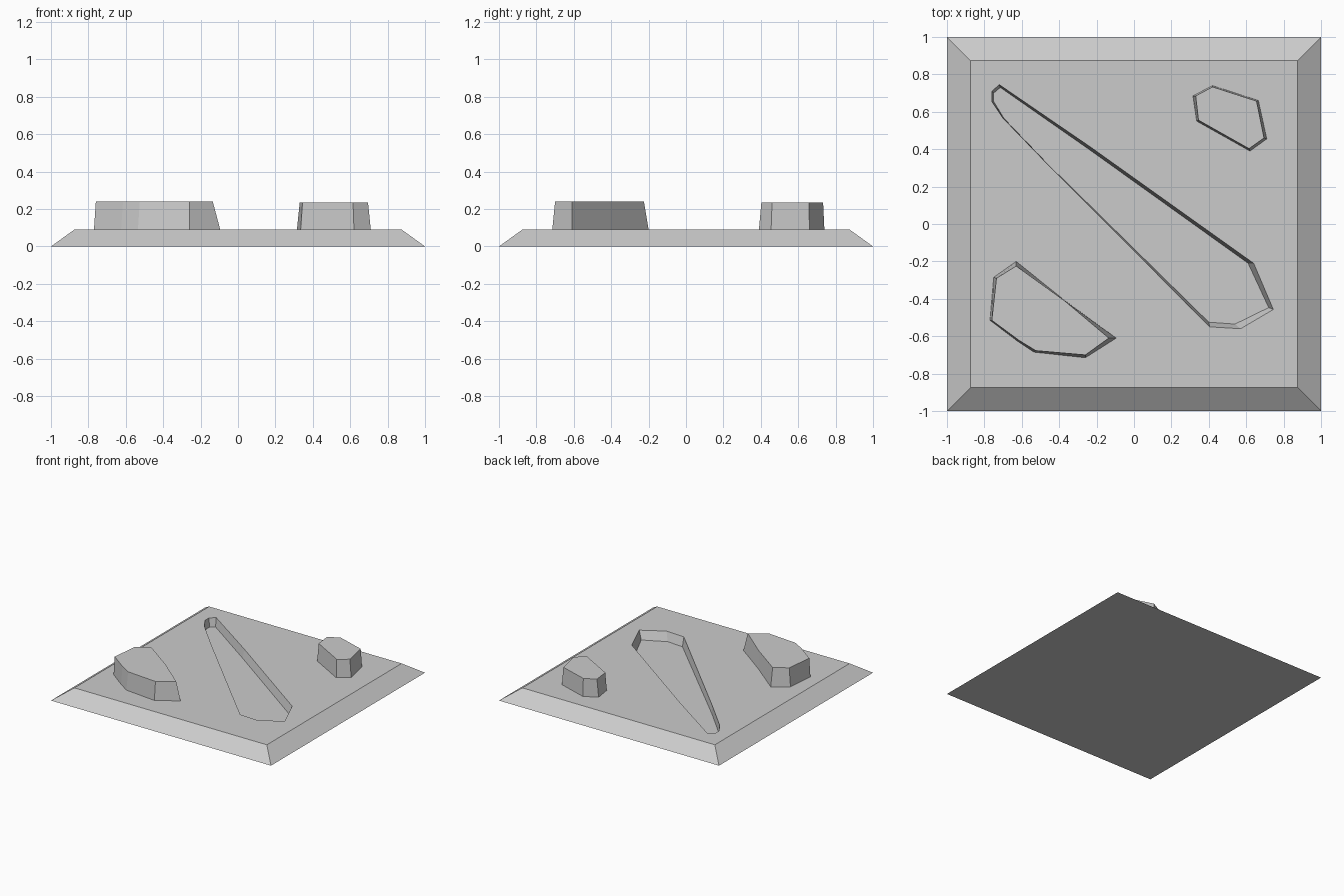
import bpy
import bmesh

default_cube = bpy.data.objects.get("Cube")
if default_cube:
    bpy.data.objects.remove(default_cube, do_unlink=True)

BASE_TOP = 0.09
TRENCH_FLOOR = 0.02

stone = bpy.data.materials.new("stone_grey")
stone.use_nodes = True
stone_colour = (0.6, 0.6, 0.6, 1)
stone.diffuse_color = stone_colour
stone.node_tree.nodes["Principled BSDF"].inputs["Base Color"].default_value = stone_colour


def ring(bm, outline, height):
    """Add a ring of vertices at one height."""
    return [bm.verts.new((x, y, height)) for x, y in outline]


def bridge(bm, lower, upper):
    """Join two matching rings with flat side faces."""
    count = len(lower)
    for i in range(count):
        j = (i + 1) % count
        bm.faces.new((lower[i], lower[j], upper[j], upper[i]))


def finish(bm, name):
    bmesh.ops.recalc_face_normals(bm, faces=bm.faces[:])
    mesh = bpy.data.meshes.new(name)
    bm.to_mesh(mesh)
    bm.free()
    mesh.materials.append(stone)
    part = bpy.data.objects.new(name, mesh)
    bpy.context.collection.objects.link(part)
    return part


def square(half):
    return [(-half, -half), (half, -half), (half, half), (-half, half)]


def build_base(rim_outline, floor_outline):
    """Bevelled slab with a sunken trench in its top."""
    bm = bmesh.new()
    bottom = ring(bm, square(1), 0)
    top = ring(bm, square(0.875), BASE_TOP)
    bm.faces.new(bottom)
    bridge(bm, bottom, top)

    rim = ring(bm, rim_outline, BASE_TOP)
    floor = ring(bm, floor_outline, TRENCH_FLOOR)
    bridge(bm, floor, rim)
    bm.faces.new(floor)

    # Fill the top around the trench opening
    border = [e for e in bm.edges
              if all(v in top for v in e.verts) or all(v in rim for v in e.verts)]
    bmesh.ops.triangle_fill(bm, edges=border, use_beauty=True)
    return finish(bm, "base_slab")


def build_rock(name, foot_outline, crown_outline, height):
    """Tapered flat-topped block standing on the slab."""
    bm = bmesh.new()
    foot = ring(bm, foot_outline, BASE_TOP)
    crown = ring(bm, crown_outline, height)
    bm.faces.new(foot)
    bm.faces.new(crown)
    bridge(bm, foot, crown)
    return finish(bm, name)


# Slab and trench
trench_rim = [(-.72, .745), (-.76, .71), (-.76, .655), (-.7, .565), (-.463, .32),
              (.405, -.55), (.57, -.56), (.745, -.457), (.64, -.21), (-.23, .41)]
trench_floor = [(-.715, .73), (-.75, .7), (-.75, .655), (-.695, .565), (-.46, .32),
                (.4, -.525), (.54, -.535), (.72, -.447), (.61, -.21), (-.235, .395)]
build_base(trench_rim, trench_floor)

# Large block at the front
build_rock("large_block",
           [(-.63, -.2), (-.75, -.285), (-.77, -.515), (-.625, -.625),
            (-.535, -.685), (-.26, -.715), (-.095, -.61), (-.375, -.405)],
           [(-.63, -.225), (-.735, -.29), (-.76, -.515), (-.615, -.622),
            (-.525, -.677), (-.26, -.7), (-.135, -.61), (-.375, -.408)],
           0.24)

# Small block at the back
build_rock("small_block",
           [(.42, .74), (.315, .685), (.335, .55), (.62, .39), (.71, .455), (.665, .66)],
           [(.42, .733), (.33, .685), (.345, .555), (.615, .403), (.695, .46), (.655, .657)],
           0.235)
